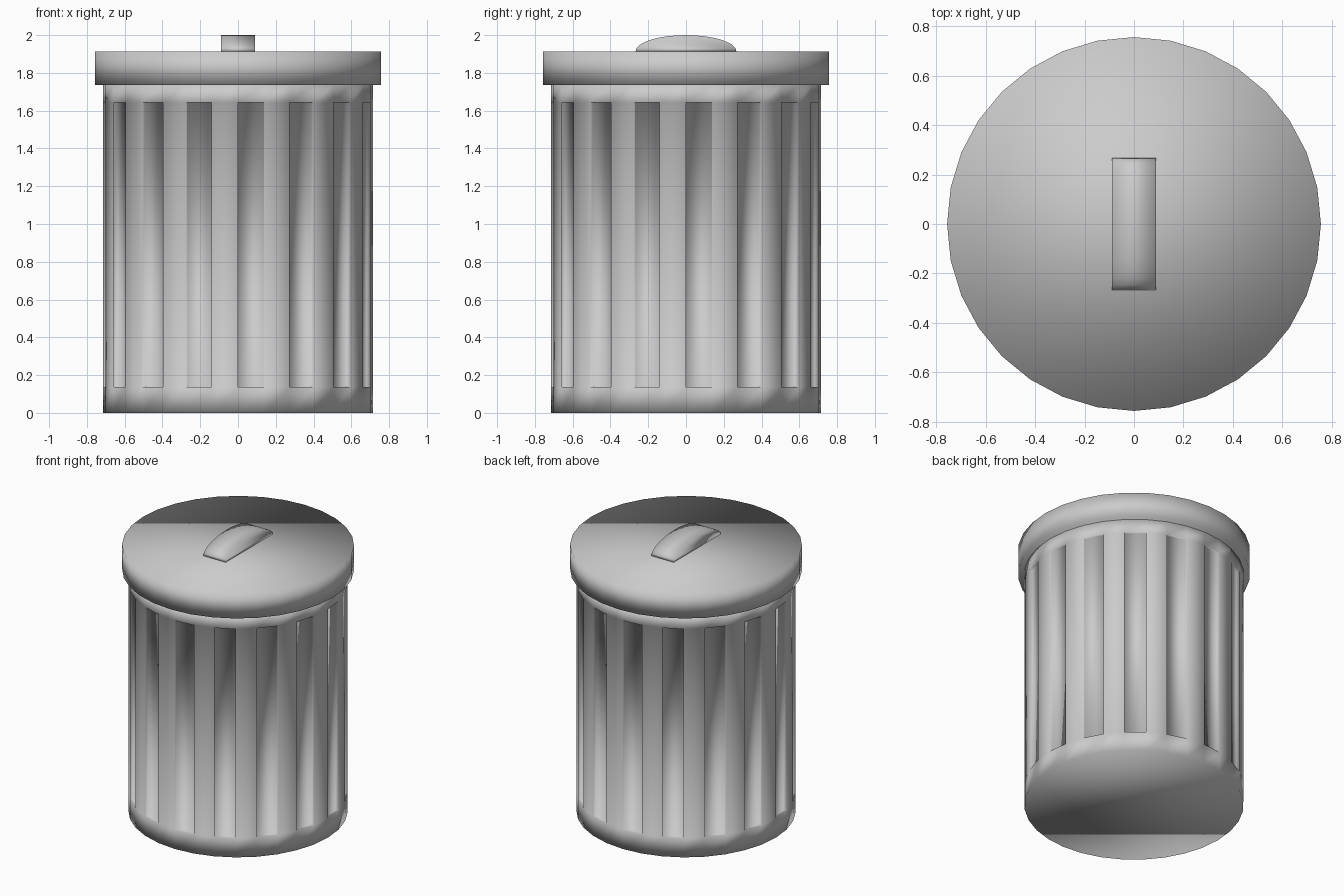
import bpy, bmesh, math

if "Cube" in bpy.data.objects:
    bpy.data.objects.remove(bpy.data.objects["Cube"])

SIDES = 32


def finish(bm, name):
    bmesh.ops.recalc_face_normals(bm, faces=bm.faces)
    mesh = bpy.data.meshes.new(name)
    bm.to_mesh(mesh)
    bm.free()
    for p in mesh.polygons:
        p.use_smooth = True
    obj = bpy.data.objects.new(name, mesh)
    bpy.context.collection.objects.link(obj)
    return obj


def turned(profile):
    """Capped solid of revolution; returns the mesh and its bands of side faces."""
    bm = bmesh.new()
    rings = []
    for r, z in profile:
        angles = [2 * math.pi * i / SIDES for i in range(SIDES)]
        rings.append([bm.verts.new((r * math.cos(a), r * math.sin(a), z)) for a in angles])
    bands = []
    for lo, hi in zip(rings, rings[1:]):
        bands.append([bm.faces.new((lo[i], lo[(i + 1) % SIDES], hi[(i + 1) % SIDES], hi[i]))
                      for i in range(SIDES)])
    bm.faces.new(rings[0][::-1])
    bm.faces.new(rings[-1])
    bm.normal_update()
    return bm, bands


# Can body: every second panel of the middle band is pushed inwards
R = 0.715
bm, bands = turned([(R, 0), (R, 0.138), (R, 1.642), (R, 1.737)])
panels = bmesh.ops.extrude_discrete_faces(bm, faces=bands[1][::2])["faces"]
for f in panels:
    f.normal_update()
    bmesh.ops.translate(bm, verts=f.verts[:], vec=f.normal * -0.02)
finish(bm, "can_body")

# Lid
bm, _ = turned([(0.756, 1.737), (0.756, 1.914)])
finish(bm, "lid")

# Handle: half-ellipse arch extruded across x
bm = bmesh.new()
arch = [(0.267 * math.cos(math.pi * i / 16), 1.914 + 0.086 * math.sin(math.pi * i / 16))
        for i in range(17)]
side = bm.faces.new([bm.verts.new((-0.089, y, z)) for y, z in arch])
ext = bmesh.ops.extrude_face_region(bm, geom=[side], use_keep_orig=True)
bmesh.ops.translate(bm, vec=(0.178, 0, 0),
                    verts=[g for g in ext["geom"] if isinstance(g, bmesh.types.BMVert)])
finish(bm, "lid_handle")
